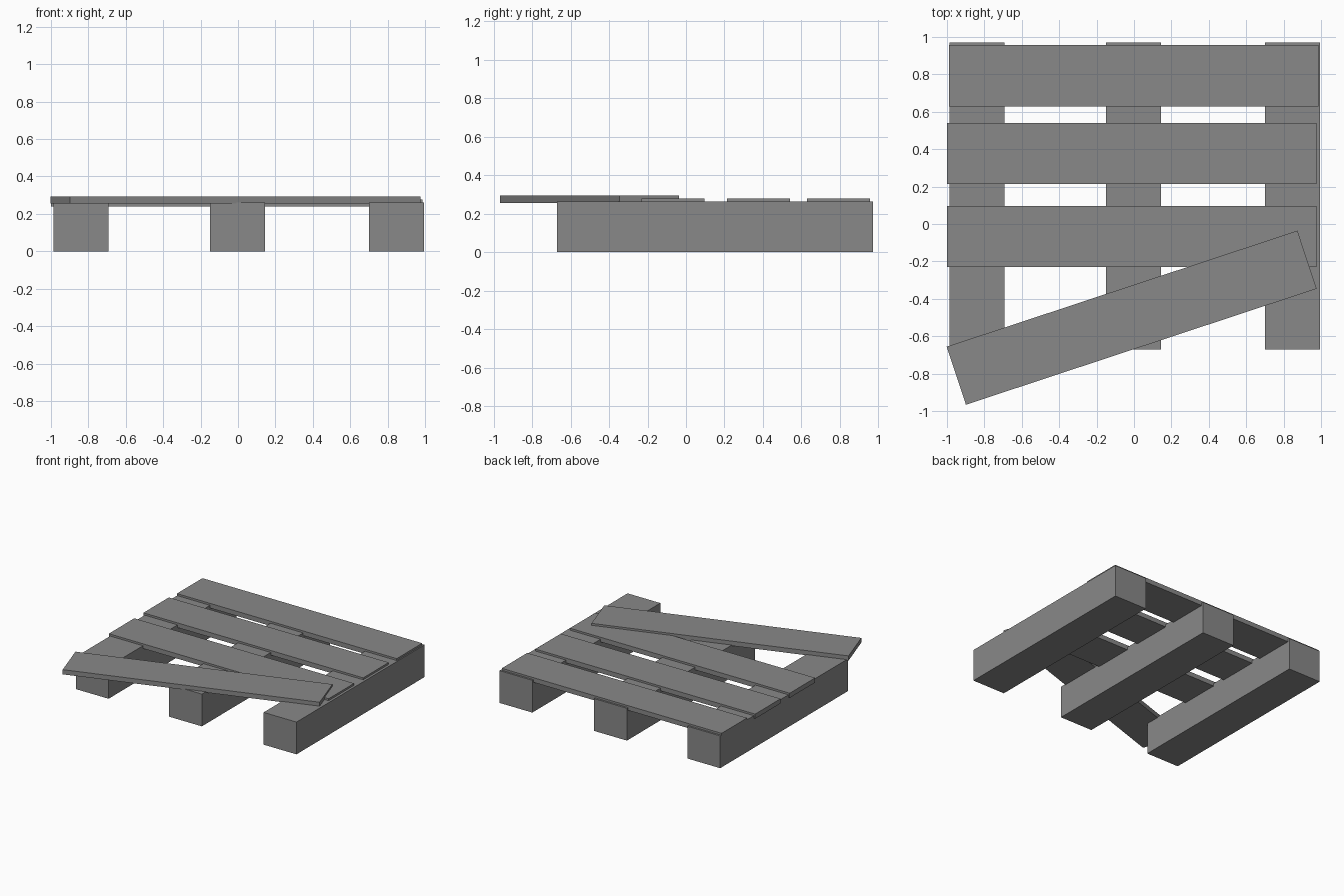
import bpy
import bmesh
from math import radians
from mathutils import Matrix

if "Cube" in bpy.data.objects:
    bpy.data.objects.remove(bpy.data.objects["Cube"], do_unlink=True)

# Single weathered grey for all timber
wood = bpy.data.materials.new("grey_wood")
wood.use_nodes = True
grey = (0.25, 0.25, 0.25, 1)
wood.diffuse_color = grey
wood.node_tree.nodes["Principled BSDF"].inputs["Base Color"].default_value = grey


def timber(name, center, size, turn=0):
    """Add a flat-faced box of wood, turned about z by some degrees."""
    bm = bmesh.new()
    bmesh.ops.create_cube(bm, size=1, matrix=Matrix.Diagonal((*size, 1)))
    mesh = bpy.data.meshes.new(name)
    bm.to_mesh(mesh)
    bm.free()
    mesh.materials.append(wood)
    obj = bpy.data.objects.new(name, mesh)
    obj.location = center
    obj.rotation_euler.z = radians(turn)
    bpy.context.collection.objects.link(obj)
    return obj


# Three thick runners from front to back
for side, x in (("right", -0.84), ("middle", -0.002), ("left", 0.848)):
    timber(side + "_runner", (x, 0.15, 0.131), (0.295, 1.643, 0.262))

# Three deck boards sunk slightly into the runners
board = (1.975, 0.327, 0.038)
for place, x, y in (("back", -0.002, 0.793), ("middle", -0.012, 0.377),
                    ("front", -0.012, -0.067)):
    timber(place + "_deck_board", (x, y, 0.259), board)

# Loose board lying askew across the front
timber("loose_board", (-0.0125, -0.501, 0.275), board, turn=18.3)
